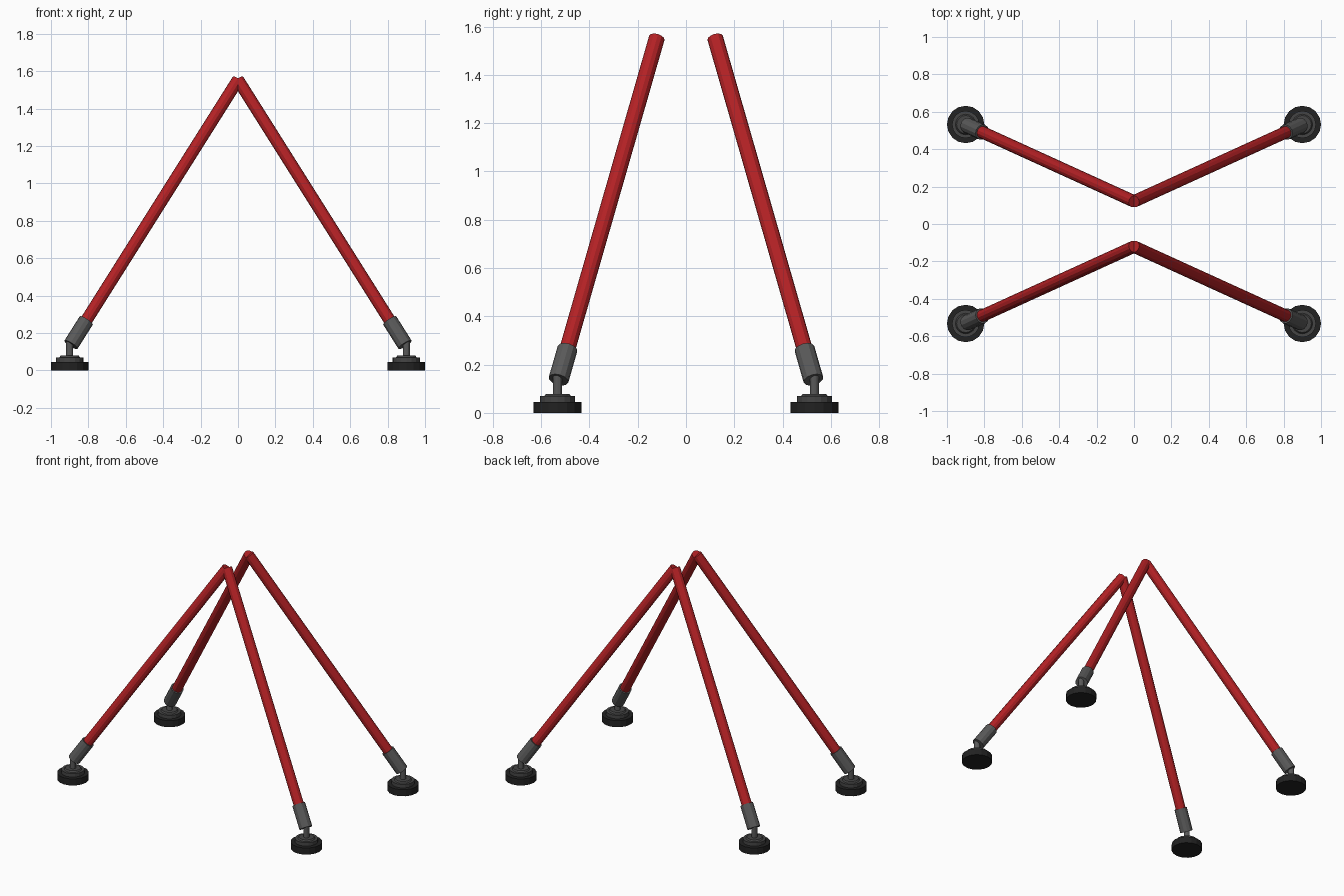
import bpy
from mathutils import Vector

if "Cube" in bpy.data.objects:
    bpy.data.objects.remove(bpy.data.objects["Cube"], do_unlink=True)


def material(name, rgb):
    m = bpy.data.materials.new(name)
    m.use_nodes = True
    m.diffuse_color = (*rgb, 1)
    m.node_tree.nodes["Principled BSDF"].inputs["Base Color"].default_value = (*rgb, 1)
    return m


RED = material("red_paint", (0.45, 0.015, 0.018))
GREY = material("grey_metal", (0.1, 0.1, 0.1))
DARK = material("dark_grey_metal", (0.06, 0.06, 0.06))
BLACK = material("black_rubber", (0.016, 0.016, 0.016))


def rod(name, start, end, radius, sides, mat, end_radius=None):
    """Flat-shaded cylinder or cone running between two points."""
    axis = end - start
    bpy.ops.mesh.primitive_cone_add(
        vertices=sides, radius1=radius, radius2=end_radius or radius,
        depth=axis.length, location=(start + end) / 2,
        rotation=axis.to_track_quat("Z", "Y").to_euler())
    obj = bpy.context.object
    obj.name = name
    obj.data.materials.append(mat)


# One leg with its swivel foot per corner
for side, sx in (("left", 1), ("right", -1)):
    for end, sy in (("front", -1), ("back", 1)):
        tag = f"{end}_{side}"
        foot = Vector((0.9 * sx, 0.532 * sy, 0))
        top = Vector((0, 0.121 * sy, 1.553))
        ankle = foot + Vector((-0.007 * sx, -0.004 * sy, 0.137))
        along = (top - ankle).normalized()

        def level(z):
            return foot + Vector((0, 0, z))

        # Red tube and the sleeve around its lower end
        rod(tag + "_tube", ankle + along * 0.03, top, 0.033, 12, RED)
        rod(tag + "_sleeve", ankle, ankle + along * 0.157, 0.042, 12, GREY)

        # Rubber pad, stepped cap and stem
        rod(tag + "_pad", level(0), level(0.046), 0.1, 16, BLACK)
        rod(tag + "_cap", level(0.046), level(0.07), 0.073, 16, DARK)
        rod(tag + "_cap_step", level(0.07), level(0.079), 0.055, 16, DARK, 0.048)
        rod(tag + "_stem", level(0.075), level(0.165), 0.019, 12, GREY)
